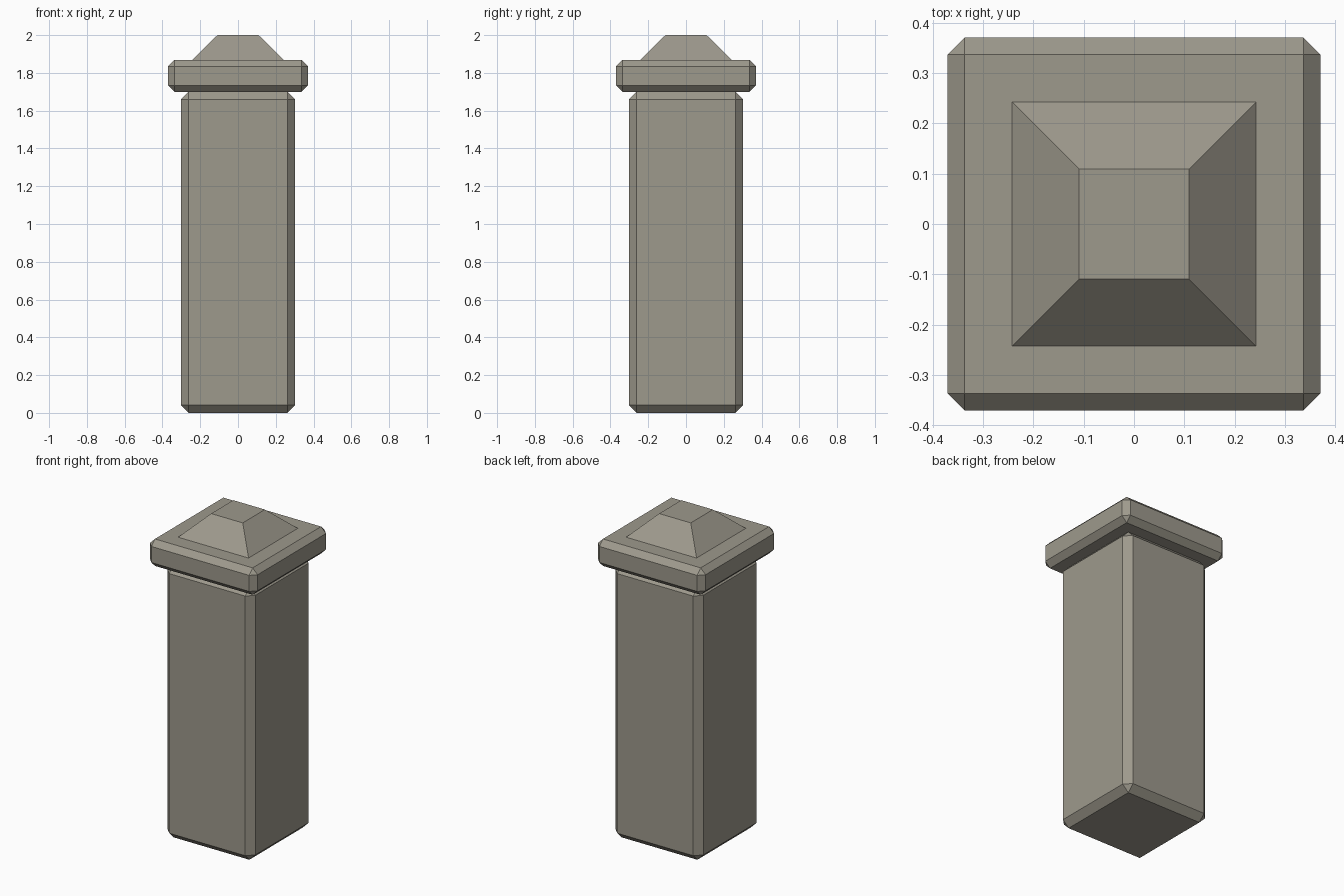
import bpy
import bmesh

if "Cube" in bpy.data.objects:
    bpy.data.objects.remove(bpy.data.objects["Cube"])

stone = bpy.data.materials.new("warm grey stone")
stone.diffuse_color = (0.34, 0.32, 0.265, 1)
stone.use_nodes = True
stone.node_tree.nodes["Principled BSDF"].inputs["Base Color"].default_value = stone.diffuse_color


def frustum(name, bottom, top, z0, z1, bevel=0.0):
    """Square block from z0 to z1 with the given half widths and chamfer."""
    bm = bmesh.new()
    bmesh.ops.create_cube(bm, size=2)
    for v in bm.verts:
        half, z = (top, z1) if v.co.z > 0 else (bottom, z0)
        v.co = (v.co.x * half, v.co.y * half, z)
    if bevel:
        bmesh.ops.bevel(bm, geom=bm.edges[:], offset=bevel, segments=1,
                        profile=0.5, affect='EDGES')
    mesh = bpy.data.meshes.new(name)
    bm.to_mesh(mesh)
    bm.free()
    mesh.materials.append(stone)
    obj = bpy.data.objects.new(name, mesh)
    bpy.context.collection.objects.link(obj)
    return obj


# Chamfered shaft, overhanging cap slab and truncated pyramid on top
frustum("post_shaft", 0.303, 0.303, 0.0, 1.70, 0.041)
frustum("cap_slab", 0.371, 0.371, 1.70, 1.868, 0.034)
frustum("cap_pyramid", 0.243, 0.109, 1.868, 2.0)
